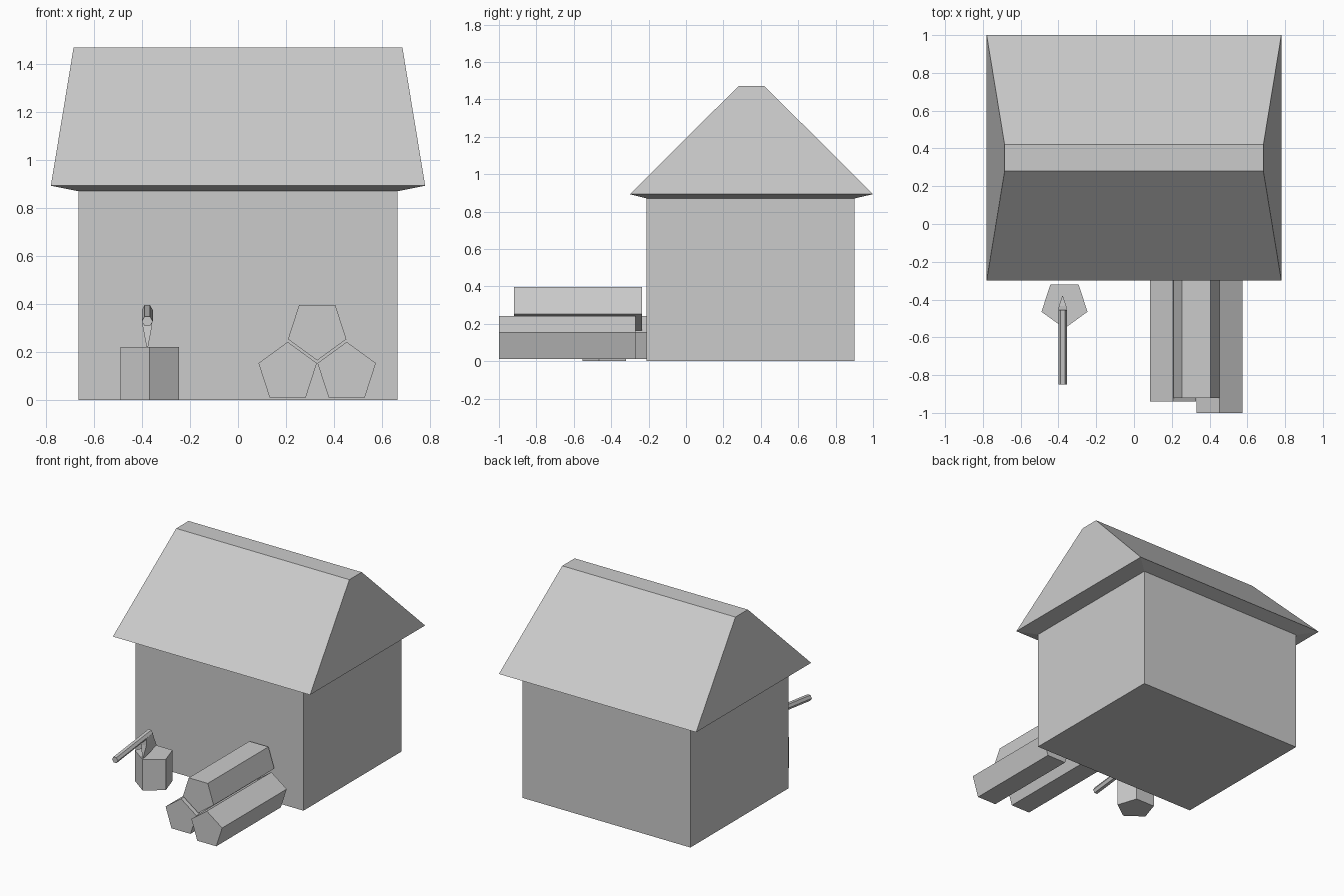
import bpy, bmesh
from math import sin, cos, pi
from mathutils import Vector

if "Cube" in bpy.data.objects:
    bpy.data.objects.remove(bpy.data.objects["Cube"])


def loft(name, rings):
    """Skin a closed solid through rings with equal point counts."""
    bm = bmesh.new()
    loops = [[bm.verts.new(p) for p in r] for r in rings]
    n = len(loops[0])
    for a, b in zip(loops, loops[1:]):
        for i in range(n):
            j = (i + 1) % n
            bm.faces.new((a[i], a[j], b[j], b[i]))
    bm.faces.new(loops[0])
    bm.faces.new(loops[-1])
    bmesh.ops.recalc_face_normals(bm, faces=bm.faces)
    me = bpy.data.meshes.new(name)
    bm.to_mesh(me)
    bm.free()
    ob = bpy.data.objects.new(name, me)
    bpy.context.collection.objects.link(ob)
    return ob


def rect(hx, y0, y1, z):
    return [(-hx, y0, z), (hx, y0, z), (hx, y1, z), (-hx, y1, z)]


def polygon(n, r, start):
    return [(r * cos(start + 2 * pi * i / n), r * sin(start + 2 * pi * i / n)) for i in range(n)]


# House: walls, sloping soffit, roof and flat ridge
loft("house", [rect(0.665, -0.21, 0.90, 0), rect(0.665, -0.21, 0.90, 0.87),
               rect(0.78, -0.30, 1.0, 0.893), rect(0.685, 0.28, 0.42, 1.47)])

# Pile of three five-sided logs
R = 0.128
for name, x, z, y0, y1, start in [
        ("left_log", 0.207, 0.114, -0.94, -0.21, pi / 2),
        ("right_log", 0.453, 0.114, -1.0, -0.27, pi / 2),
        ("top_log", 0.33, 0.293, -0.92, -0.235, -pi / 2)]:
    loft(name, [[(x + a, y, z + b) for a, b in polygon(5, R, start)] for y in (y0, y1)])

# Chopping stump
loft("stump", [[(-0.368 + a, -0.425 + b, z) for a, b in polygon(5, R, -pi / 2)]
               for z in (0, 0.22)])

# Axe handle, six-sided and slightly tilted
ax = -0.378
loft("axe_handle", [[(ax + a, y, z + b) for a, b in polygon(6, 0.023, 0)]
                    for y, z in ((-0.85, 0.328), (-0.455, 0.375))])

# Axe blade: wedge narrowing and widening down to its cutting edge
loft("axe_blade", [[(ax - w, y0, z0), (ax + w, y0, z0), (ax + w, y1, z1), (ax - w, y1, z1)]
                   for w, y0, z0, y1, z1 in ((0.022, -0.525, 0.367, -0.456, 0.375),
                                             (0.020, -0.525, 0.31, -0.435, 0.33),
                                             (0.001, -0.54, 0.21, -0.38, 0.255))])
